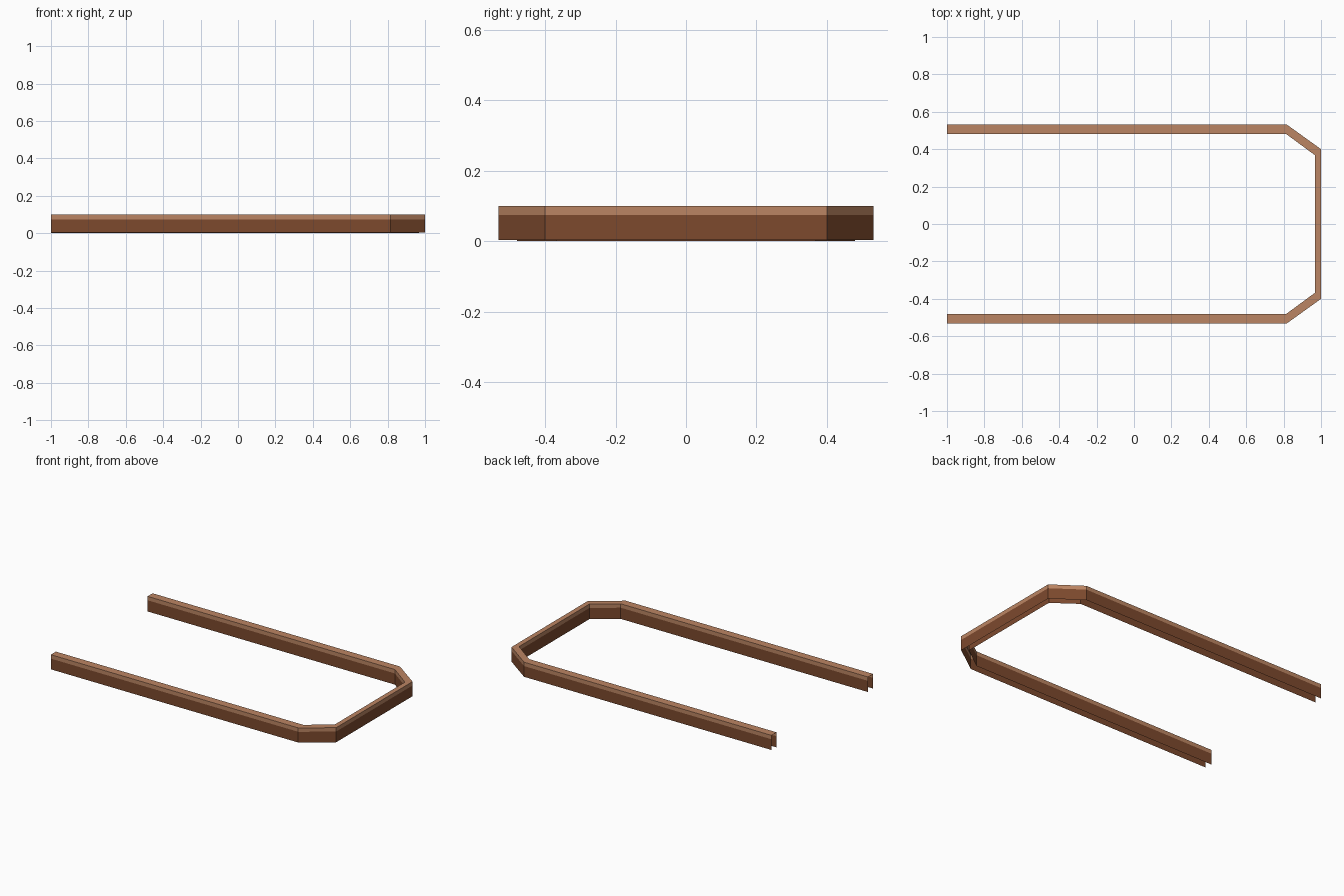
import bpy
import bmesh

if "Cube" in bpy.data.objects:
    bpy.data.objects.remove(bpy.data.objects["Cube"])


def flat_material(name, colour):
    m = bpy.data.materials.new(name)
    m.diffuse_color = (*colour, 1)
    m.use_nodes = True
    m.node_tree.nodes["Principled BSDF"].inputs["Base Color"].default_value = m.diffuse_color
    return m


dark_wood = flat_material("dark wood", (0.205, 0.068, 0.027))
light_wood = flat_material("light wood", (0.50, 0.235, 0.125))

# Plan outlines of the U-shaped rail: half of each, then mirrored in y
outer_half = [(-1, 0.533), (0.815, 0.533), (1.0, 0.40)]
inner_half = [(-1, 0.480), (0.815, 0.480), (0.967, 0.368)]


def mirrored(half):
    return half + [(x, -y) for x, y in reversed(half)]


outer, inner = mirrored(outer_half), mirrored(inner_half)

# Hollow channel section, open underneath: (which outline, height)
section = [(outer, 0.003), (outer, 0.074), (outer, 0.1),
           (inner, 0.1), (inner, 0.074), (inner, 0.0)]

bm = bmesh.new()
rows = [[bm.verts.new((x, y, z)) for x, y in outline] for outline, z in section]
for r, (a, b) in enumerate(zip(rows, rows[1:])):
    for i in range(len(a) - 1):
        f = bm.faces.new((a[i], b[i], b[i + 1], a[i + 1]))
        # Light cap band on top, dark walls below
        f.material_index = 1 if 1 <= r <= 3 else 0

bm.normal_update()
top = max(bm.faces, key=lambda f: f.calc_center_median().z)
if top.normal.z < 0:
    bmesh.ops.reverse_faces(bm, faces=bm.faces[:])

mesh = bpy.data.meshes.new("edge_rail")
bm.to_mesh(mesh)
bm.free()
mesh.materials.append(dark_wood)
mesh.materials.append(light_wood)
rail = bpy.data.objects.new("edge_rail", mesh)
bpy.context.collection.objects.link(rail)
